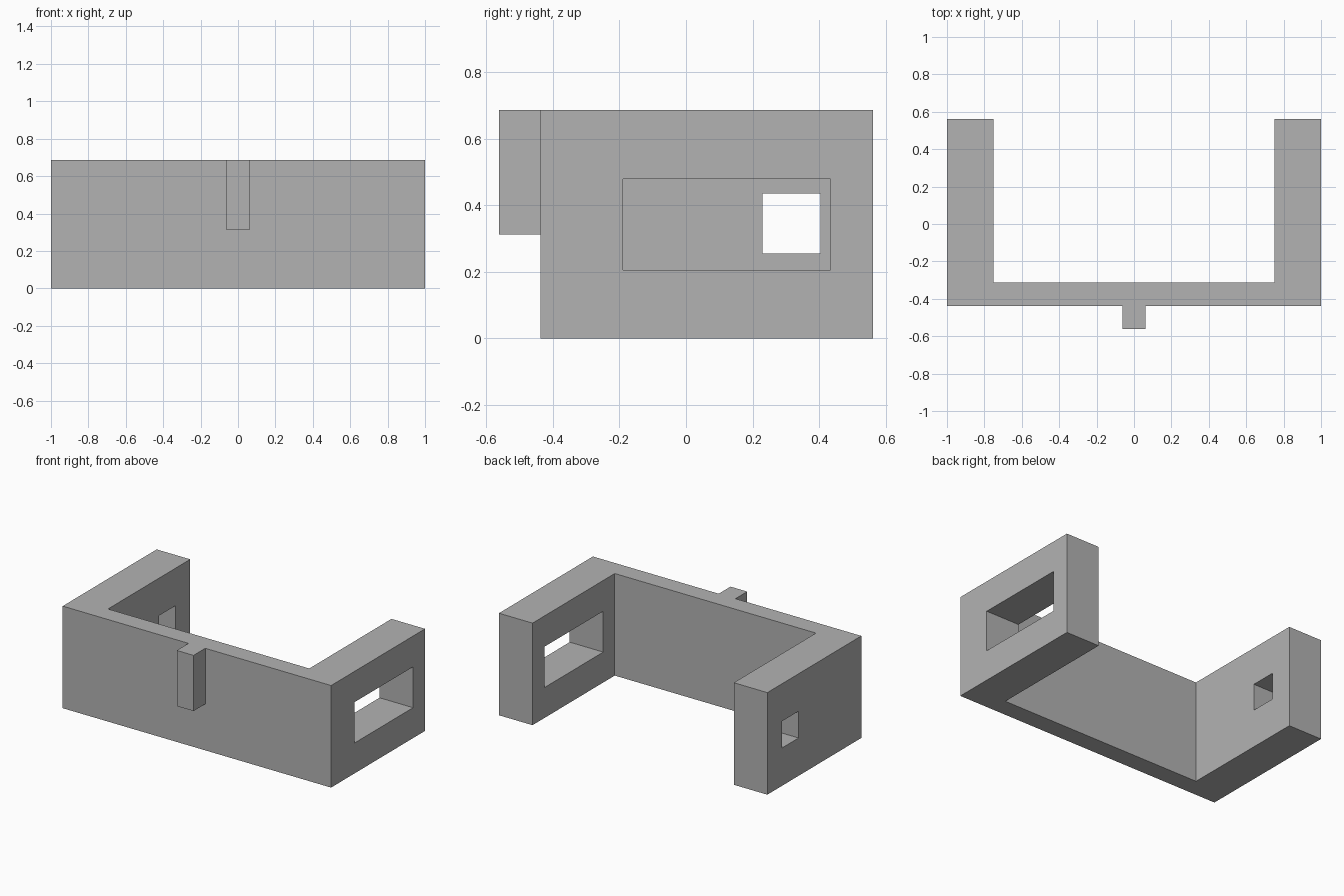
import bpy
import bmesh

cube = bpy.data.objects.get("Cube")
if cube:
    bpy.data.objects.remove(cube, do_unlink=True)

HEIGHT = 0.6875
FRONT, BACK = -0.4375, 0.5625

grey = bpy.data.materials.new("plain grey")
grey.use_nodes = True
colour = (0.45, 0.45, 0.45, 1)
grey.diffuse_color = colour
grey.node_tree.nodes["Principled BSDF"].inputs["Base Color"].default_value = colour


def prism(name, outline, z0, z1):
    """Extrude a plan outline between two heights."""
    bm = bmesh.new()
    face = bm.faces.new([bm.verts.new((x, y, z0)) for x, y in outline])
    top = bmesh.ops.extrude_face_region(bm, geom=[face])["geom"]
    verts = [v for v in top if isinstance(v, bmesh.types.BMVert)]
    bmesh.ops.translate(bm, vec=(0, 0, z1 - z0), verts=verts)
    bmesh.ops.recalc_face_normals(bm, faces=bm.faces)
    mesh = bpy.data.meshes.new(name)
    bm.to_mesh(mesh)
    bm.free()
    mesh.materials.append(grey)
    obj = bpy.data.objects.new(name, mesh)
    bpy.context.collection.objects.link(obj)
    return obj


def box(name, x0, x1, y0, y1, z0, z1):
    return prism(name, [(x0, y0), (x1, y0), (x1, y1), (x0, y1)], z0, z1)


def cut(target, cutter):
    """Subtract a hidden helper from a part."""
    mod = target.modifiers.new(cutter.name, "BOOLEAN")
    mod.operation = "DIFFERENCE"
    mod.solver = "EXACT"
    mod.object = cutter
    cutter.hide_render = True
    cutter.hide_set(True)


# U-shaped frame: front wall with two thick side arms
half = [(1, FRONT), (1, BACK), (0.75, BACK), (0.75, -0.3125)]
frame = prism("u_frame", half + [(-x, y) for x, y in reversed(half)], 0, HEIGHT)

# Large window through the left arm, small one through the right arm
cut(frame, box("left_window_cutter", 0.7, 1.1, -0.19, 0.435, 0.205, 0.48))
cut(frame, box("right_window_cutter", -1.1, -0.7, 0.23, 0.405, 0.255, 0.435))

# Short rib on the front wall, flush with the top
box("front_rib", -0.0625, 0.0625, -0.5625, FRONT, 0.3125, HEIGHT)
